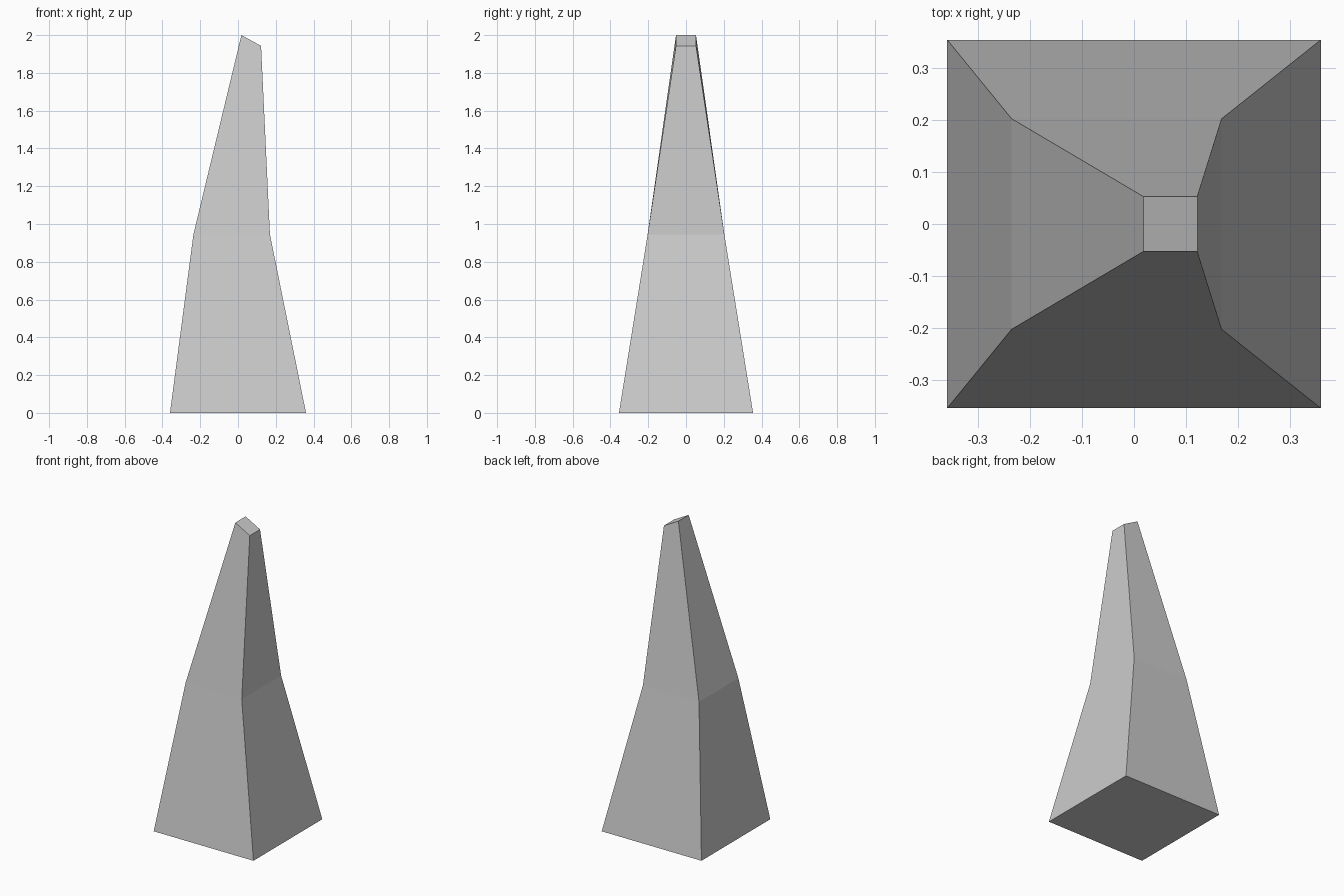
import bpy, bmesh

if "Cube" in bpy.data.objects:
    bpy.data.objects.remove(bpy.data.objects["Cube"])

# Cross-sections, bottom to top: x left, x right, half depth, z left, z right
SECTIONS = [
    (-0.36, 0.36, 0.355, 0.0, 0.0),
    (-0.236, 0.169, 0.203, 0.945, 0.945),
    (0.018, 0.122, 0.053, 2.0, 1.943),
]

bm = bmesh.new()
rings = []
for xl, xr, d, zl, zr in SECTIONS:
    rings.append([bm.verts.new(p) for p in
                  ((xl, -d, zl), (xr, -d, zr), (xr, d, zr), (xl, d, zl))])

# Side walls between neighbouring sections
for low, high in zip(rings, rings[1:]):
    for i in range(4):
        j = (i + 1) % 4
        bm.faces.new((low[i], low[j], high[j], high[i]))

# Flat base and slanted tip
bm.faces.new(rings[0][::-1])
bm.faces.new(rings[-1])
bmesh.ops.recalc_face_normals(bm, faces=bm.faces)

mesh = bpy.data.meshes.new("bent_spike")
bm.to_mesh(mesh)
bm.free()
bpy.context.collection.objects.link(bpy.data.objects.new("bent_spike", mesh))
